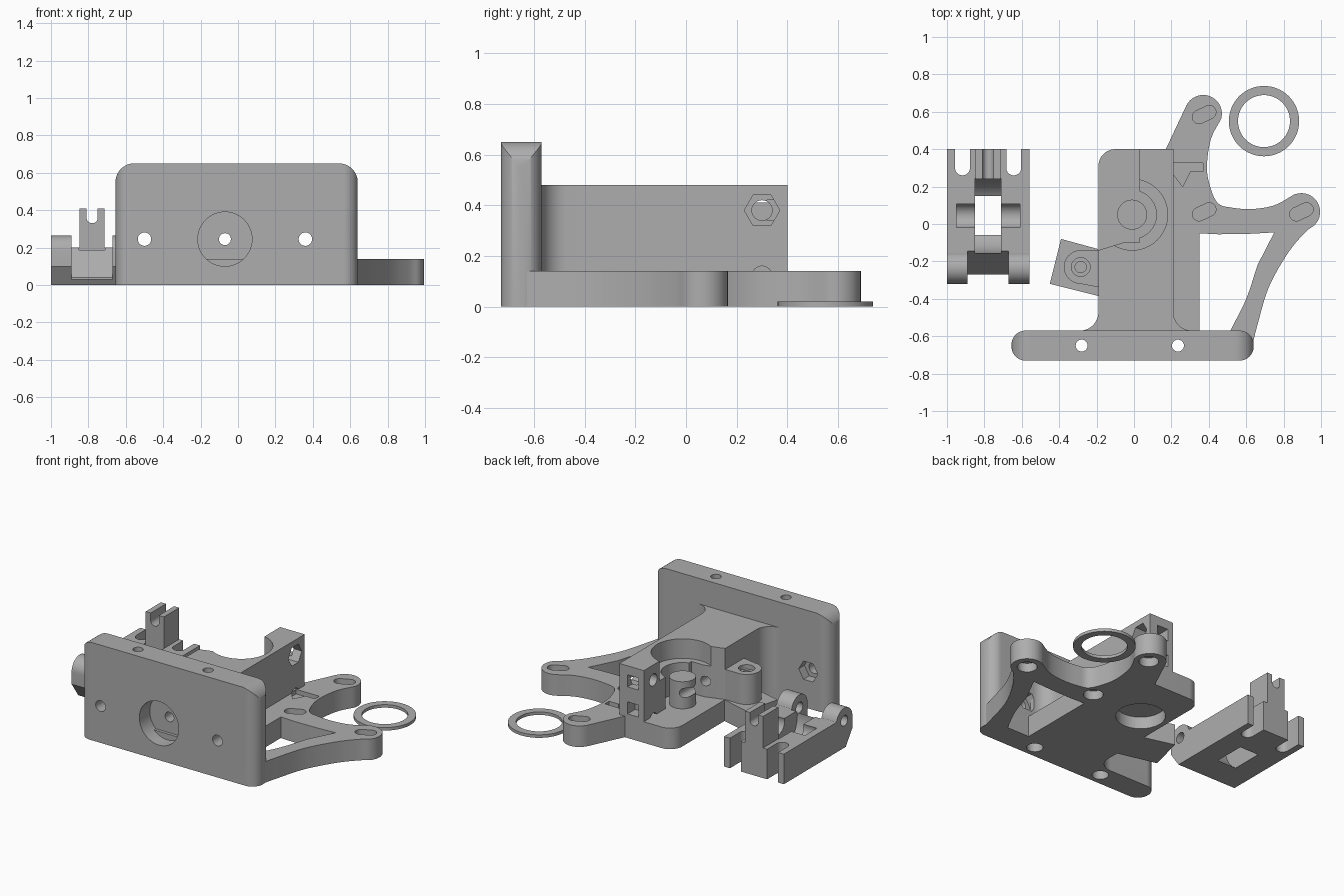
import bpy, bmesh
from math import sin, cos, pi, radians
from mathutils import Vector

cube = bpy.data.objects.get("Cube")
if cube:
    bpy.data.objects.remove(cube)

grey = bpy.data.materials.new("plain_grey")
grey.use_nodes = True
colour = (0.42, 0.42, 0.42, 1)
grey.diffuse_color = colour
grey.node_tree.nodes["Principled BSDF"].inputs["Base Color"].default_value = colour


def arc(cx, cy, r, a, b, n=16):
    return [(cx + r * cos(radians(a + (b - a) * i / n)),
             cy + r * sin(radians(a + (b - a) * i / n))) for i in range(n + 1)]


def disc(cx, cy, r, n=48):
    return arc(cx, cy, r, 0, 360 - 360 / n, n - 1)


def rect(x0, x1, y0, y1):
    return [(x0, y0), (x1, y0), (x1, y1), (x0, y1)]


def slot(cx, cy, half, r, angle):
    dx, dy = half * cos(radians(angle)), half * sin(radians(angle))
    return (arc(cx + dx, cy + dy, r, angle - 90, angle + 90)
            + arc(cx - dx, cy - dy, r, angle + 90, angle + 270))


def smooth(points, steps=6):
    """Smooth path through the given points."""
    p = [Vector(q) for q in points]
    p = [2 * p[0] - p[1]] + p + [2 * p[-1] - p[-2]]
    out = []
    for a, b, c, d in zip(p, p[1:], p[2:], p[3:]):
        for i in range(steps):
            t = i / steps
            out.append((b + (c - a) * t / 2 + (a - 2.5 * b + 2 * c - d / 2) * t * t
                        + (1.5 * (b - c) + (d - a) / 2) * t ** 3)[:])
    return out + [tuple(points[-1])]


def prism(name, outline, lo, hi, axis="Z"):
    """Extrude an outline along one axis."""
    place = {"X": lambda u, v, w: (w, u, v),
             "Y": lambda u, v, w: (u, w, v),
             "Z": lambda u, v, w: (u, v, w)}[axis]
    bm = bmesh.new()
    rings = [[bm.verts.new(place(u, v, w)) for u, v in outline] for w in (lo, hi)]
    bm.faces.new(rings[0])
    bm.faces.new(rings[1])
    n = len(outline)
    for i in range(n):
        j = (i + 1) % n
        bm.faces.new((rings[0][i], rings[0][j], rings[1][j], rings[1][i]))
    bmesh.ops.recalc_face_normals(bm, faces=bm.faces)
    mesh = bpy.data.meshes.new(name)
    bm.to_mesh(mesh)
    bm.free()
    mesh.materials.append(grey)
    ob = bpy.data.objects.new(name, mesh)
    bpy.context.collection.objects.link(ob)
    return ob


def select(ob):
    bpy.ops.object.select_all(action="DESELECT")
    ob.select_set(True)
    bpy.context.view_layer.objects.active = ob


def combine(ob, cutters, operation="DIFFERENCE"):
    for c in cutters:
        mod = ob.modifiers.new("cut", "BOOLEAN")
        mod.operation, mod.solver, mod.object = operation, "EXACT", c
        select(ob)
        bpy.ops.object.modifier_apply(modifier=mod.name)


def hole(outline, lo, hi, axis="Z"):
    ob = prism("cutter", outline, lo, hi, axis)
    ob.hide_render = True
    cutters.append(ob)
    return ob


cutters = []
MID = 0.245          # height of the mounting holes and the feed path
GX, GY = -0.01, 0.05  # drive gear centre

# Front mounting plate: rounded in plan and in elevation
X0, X1, Y0, Y1 = -0.655, 0.64, -0.73, -0.57
R = 0.075
plate = prism("front_plate", arc(X1 - R, Y0 + R, R, -90, 0) + arc(X1 - R, Y1 - R, R, 0, 90)
              + arc(X0 + R, Y1 - R, R, 90, 180) + arc(X0 + R, Y0 + R, R, 180, 270), 0, 0.65)
outline = prism("cutter", [(X0, -0.1), (X1, -0.1)] + arc(X1 - 0.1, 0.55, 0.1, 0, 90)
                + arc(X0 + 0.1, 0.55, 0.1, 90, 180), -1, 0, "Y")
cutters.append(outline)
combine(plate, [outline], "INTERSECT")

# Arm base with two lobes
inner = smooth([(0.467, 0.565), (0.41, 0.45), (0.39, 0.3), (0.41, 0.19), (0.45, 0.11),
                (0.52, 0.088), (0.63, 0.08), (0.75, 0.1), (0.855, 0.157)])
outer = smooth([(0.965, -0.006), (0.91, -0.05), (0.82, -0.16), (0.72, -0.34), (0.66, -0.54), (0.635, -0.64)])
base = prism("arm_base", arc(-0.1, 0.31, 0.09, 180, 90) + [(0.17, 0.4)]
             + arc(0.37, 0.59, 0.1, 155, -15) + inner[1:]
             + arc(0.895, 0.065, 0.1, 112, -44) + outer[1:] + [(-0.19, -0.64)], 0, 0.14)
window = hole([(0.35, -0.57), (0.35, -0.05)] + smooth([(0.45, -0.055), (0.6, -0.053), (0.75, -0.045)])
              + smooth([(0.66, -0.22), (0.6, -0.4), (0.515, -0.57)]), -0.1, 0.3)
base_cuts = [window]
for x, y in ((0.375, 0.585), (0.375, 0.065), (0.895, 0.065)):
    base_cuts.append(hole(slot(x, y, 0.03, 0.036, 25), 0.07, 0.3))
    base_cuts.append(hole(disc(x, y, 0.06), -0.1, 0.06))
base_cuts.append(hole([(0.2, 0.28), (0.26, 0.2), (0.3, 0.28), (0.37, 0.28), (0.37, 0.325), (0.2, 0.325)], 0.11, 0.3))

# Drive housing: tall block, filleted to the plate, open on one side
housing = prism("drive_housing", [(-0.29, -0.6)] + arc(-0.29, -0.47, 0.1, -90, 0)
                + [(-0.19, -0.14), (-0.06, -0.1), (0.03, -0.1), (0.03, 0.4), (0.21, 0.4)]
                + arc(0.31, -0.47, 0.1, 180, 270) + [(0.31, -0.6)], 0, 0.48)
housing_cuts = [hole(disc(GX, GY, 0.13), 0.14, 1), hole(disc(GX, GY, 0.19), 0.35, 1)]
for z in (0.12, 0.38):
    housing_cuts.append(hole(disc(0.3, z, 0.04, 24), -0.1, 0.4, "X"))
housing_cuts.append(hole(disc(0.3, 0.38, 0.07, 6), 0.12, 0.4, "X"))
for z in (0.2, 0.38):
    housing_cuts.append(hole(rect(0.07, 0.15, z - 0.04, z + 0.04), 0.32, 0.6, "Y"))

# Post standing in the gear pocket
post = prism("gear_post", disc(GX, GY, 0.08), 0.1, 0.32)

# Hinge lug at the side
lug = prism("hinge_lug", [(-0.39, -0.08), (-0.17, -0.14), (-0.17, -0.39), (-0.45, -0.32)], 0, 0.14)
tower = prism("hinge_tower", arc(-0.285, -0.23, 0.09, 80, 270) + [(-0.18, -0.34), (-0.18, -0.14)], 0.1, 0.34)
combine(tower, [hole(disc(-0.285, -0.23, 0.05), 0.31, 1), hole(disc(-0.285, -0.23, 0.03), 0.16, 1)])

# Shared drillings
feed = hole(disc(-0.07, MID, 0.032, 24), -1, 1, "Y")
motor_bore = hole(disc(GX, GY, 0.15), -0.1, 0.08)
plate_cuts = [feed, hole(disc(-0.07, MID, 0.145), -1, -0.62, "Y")]
for x in (-0.5, 0.36):
    plate_cuts.append(hole(disc(x, MID, 0.036, 24), -1, 0, "Y"))
    plate_cuts.append(hole(disc(x, MID, 0.07, 6), -0.63, -0.4, "Y"))
for x in (-0.28, 0.235):
    plate_cuts.append(hole(disc(x, -0.65, 0.032, 24), -1, 1))
    plate_cuts.append(hole(disc(x, -0.65, 0.05, 24), -1, 0.08))
combine(plate, plate_cuts)
combine(base, base_cuts + [motor_bore] + plate_cuts[4:])
combine(housing, housing_cuts + [feed, motor_bore])
combine(post, [feed])

# Idler arm: side profile with hinge knuckles
idler = prism("idler_arm", [(-0.25, 0), (0.4, 0), (0.4, 0.2), (-0.15, 0.2)]
              + arc(-0.235, 0.18, 0.085, 15, 180) + [(-0.32, 0.1)], -1, -0.56, "X")
CX = -0.78
idler_cuts = [
    hole([(-0.5, -0.1), (-0.27, -0.1), (-0.27, 0.04), (-0.14, 0.205), (-0.14, 0.5), (-0.5, 0.5)],
         CX - 0.11, CX + 0.11, "X"),
    hole(disc(-0.235, 0.18, 0.035, 24), -1.2, -0.4, "X"),
    hole(disc(0.045, 0.17, 0.2, 64), CX - 0.07, CX + 0.07, "X"),
    hole(disc(0.045, 0.18, 0.066), CX - 0.17, CX + 0.17, "X")]
for side in (-1, 1):
    x = CX + side * 0.137
    idler_cuts.append(hole([(x + 0.04, 0.6), (x - 0.04, 0.6)] + arc(x, 0.3, 0.04, 180, 360), -0.1, 0.5))
combine(idler, idler_cuts)

# Forked finger on the idler
finger = prism("idler_finger", [(CX - 0.067, 0.05), (CX + 0.067, 0.05), (CX + 0.067, 0.41), (CX + 0.03, 0.41)]
               + arc(CX, 0.36, 0.03, 0, -180) + [(CX - 0.03, 0.41), (CX - 0.067, 0.41)], 0.24, 0.4, "Y")

# Loose washer
washer = prism("washer_ring", disc(0.695, 0.55, 0.188, 64), 0, 0.02)
combine(washer, [hole(disc(0.695, 0.55, 0.139, 64), -0.1, 0.1)])

for c in cutters:
    bpy.data.objects.remove(c)
for ob in (plate, base, housing, post, lug, tower, idler, finger, washer):
    select(ob)
    bpy.ops.object.shade_smooth_by_angle(angle=radians(30))
